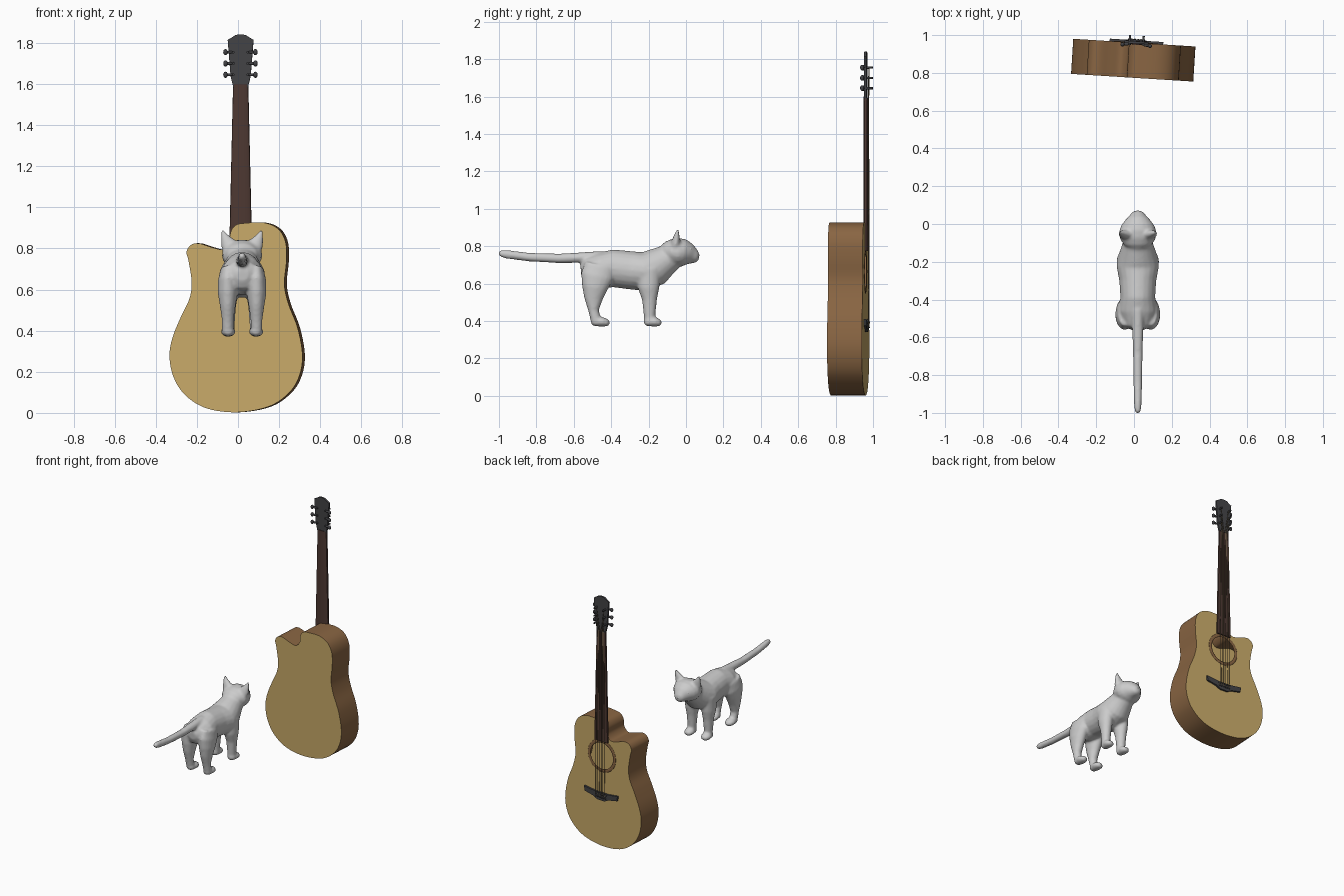
import bpy, bmesh, math
from mathutils import Matrix, Vector

if "Cube" in bpy.data.objects:
    bpy.data.objects.remove(bpy.data.objects["Cube"])

# Guitar frame: strings face +y, slightly turned about z
G = Matrix.Translation((0, .867, 0)) @ Matrix.Rotation(math.radians(-3.6), 4, 'Z')
CX = .007  # neck centre line in the guitar frame


def material(name, rgb):
    m = bpy.data.materials.new(name)
    m.diffuse_color = (*rgb, 1)
    m.use_nodes = True
    m.node_tree.nodes["Principled BSDF"].inputs["Base Color"].default_value = m.diffuse_color
    return m


SPRUCE = material("light_wood", (.58, .40, .14))
SIDE = material("brown_wood", (.25, .13, .055))
NECK = material("dark_wood", (.075, .04, .032))
DARK = material("dark_grey", (.055, .055, .06))
WIRE = material("string_metal", (.2, .15, .08))


def finish(bm, name, mat=None, matrix=G):
    bmesh.ops.recalc_face_normals(bm, faces=bm.faces)
    me = bpy.data.meshes.new(name)
    bm.to_mesh(me)
    bm.free()
    ob = bpy.data.objects.new(name, me)
    bpy.context.collection.objects.link(ob)
    ob.matrix_world = matrix
    if mat:
        me.materials.append(mat)
    bpy.ops.object.select_all(action='DESELECT')
    ob.select_set(True)
    bpy.context.view_layer.objects.active = ob
    bpy.ops.object.shade_smooth_by_angle(angle=math.radians(40))
    return ob


def spline(pts, n=5):
    """Closed Catmull-Rom curve through 2D points."""
    out, k = [], len(pts)
    for i in range(k):
        a, b, c, d = (Vector(pts[(i + j) % k]) for j in (-1, 0, 1, 2))
        for s in range(n):
            t = s / n
            out.append(.5 * (2 * b + (c - a) * t + (2 * a - 5 * b + 4 * c - d) * t * t
                             + (3 * b - a - 3 * c + d) * t ** 3))
    return out


def loop(bm, pts, y):
    return [bm.verts.new((p[0], y, p[1])) for p in pts]


def bridge_loops(bm, a, b):
    for i in range(len(a)):
        j = (i + 1) % len(a)
        bm.faces.new((a[i], a[j], b[j], b[i]))


def prism(name, pts, y0, y1, mat):
    bm = bmesh.new()
    a, b = loop(bm, pts, y0), loop(bm, pts, y1)
    bridge_loops(bm, a, b)
    bm.faces.new(a)
    bm.faces.new(b)
    return finish(bm, name, mat)


def tube(bm, rings, n=20):
    """Loft of ellipses: each ring is (x, y, z, half width in x, other half size)."""
    cs = [Vector(r[:3]) for r in rings]
    prev = first = None
    for i, r in enumerate(rings):
        t = (cs[min(i + 1, len(cs) - 1)] - cs[max(i - 1, 0)]).normalized()
        side = (Vector((1, 0, 0)) - t * t.x).normalized()
        up = t.cross(side)
        ring = [bm.verts.new(cs[i] + side * r[3] * math.cos(2 * math.pi * k / n)
                             + up * r[4] * math.sin(2 * math.pi * k / n)) for k in range(n)]
        if prev:
            bridge_loops(bm, prev, ring)
        first, prev = first or ring, ring
    bm.faces.new(first)
    bm.faces.new(prev)


def ball(bm, centre, size):
    bmesh.ops.create_uvsphere(bm, u_segments=16, v_segments=10, radius=1,
                              matrix=Matrix.Translation(centre) @ Matrix.Diagonal((*size, 1)))


# --- Guitar body: walls, back and a soundboard with an open hole
outline = spline([
    (.038, .923), (.135, .925), (.203, .894), (.238, .83), (.242, .738), (.232, .626),
    (.252, .53), (.296, .416), (.32, .285), (.306, .183), (.257, .1), (.159, .032),
    (.004, .003), (-.147, .022), (-.25, .085), (-.308, .173), (-.328, .275), (-.313, .368),
    (-.269, .475), (-.23, .558), (-.22, .636), (-.235, .738), (-.245, .782), (-.225, .816),
    (-.186, .825), (-.123, .806), (-.07, .796), (-.036, .83), (-.03, .88), (-.006, .913)])
F = .093
HOLE_Z = .665
bm = bmesh.new()
bridge_loops(bm, loop(bm, outline, -F), loop(bm, outline, F))
finish(bm, "body_sides", SIDE)
bm = bmesh.new()
bm.faces.new(loop(bm, outline, -F))
finish(bm, "body_back", SPRUCE)
bm = bmesh.new()
circle = [(CX + .097 * math.cos(a * math.pi / 24), HOLE_Z + .097 * math.sin(a * math.pi / 24))
          for a in range(48)]
edges = []
for pts in (outline, circle):
    vs = loop(bm, pts, F)
    edges += [bm.edges.new((vs[i - 1], vs[i])) for i in range(len(vs))]
bmesh.ops.triangle_fill(bm, use_beauty=True, edges=edges, normal=(0, 1, 0))
finish(bm, "soundboard", SPRUCE)

# Rosette around the sound hole
bpy.ops.mesh.primitive_torus_add(major_radius=.107, minor_radius=.012,
                                 major_segments=48, minor_segments=8)
ob = bpy.context.object
ob.name = "rosette"
ob.data.materials.append(SIDE)
bpy.ops.object.shade_smooth()
ob.matrix_world = (G @ Matrix.Translation((CX, F, HOLE_Z)) @ Matrix.Rotation(math.pi / 2, 4, 'X')
                   @ Matrix.Diagonal((1, 1, .25, 1)))


def mirrored(half):
    """Closed outline from its right half, listed from bottom to top."""
    return [(CX + x, z) for x, z in half] + [(CX - x, z) for x, z in reversed(half)]


# --- Neck, fretboard, nut and headstock
prism("fretboard", mirrored([(.056, .775), (.037, 1.59)]), F - .002, .104, NECK)
bm = bmesh.new()
tube(bm, [(CX, F, .9, .053, .0105), (CX, F, 1.6, .0365, .0105)], 24)
finish(bm, "neck", NECK)
prism("nut", mirrored([(.036, 1.584), (.036, 1.592)]), F, .107, DARK)
prism("headstock", mirrored([(.034, 1.58), (.042, 1.61), (.049, 1.64), (.063, 1.815),
                             (.045, 1.825), (.025, 1.838), (.01, 1.841)]), .088, .101, DARK)

# --- Tuners: knob, shaft and post on each side
bm = bmesh.new()
ROWS = (1.645, 1.7, 1.755)
for s in (-1, 1):
    for z in ROWS:
        ball(bm, (CX + s * .073, .08, z), (.011, .011, .015))
        ball(bm, (CX + s * .055, .083, z), (.018, .008, .007))
        tube(bm, [(CX + s * .036, .08, z, .007, .007), (CX + s * .036, .118, z, .006, .006),
                  (CX + s * .036, .132, z, .006, .006)], 10)
finish(bm, "tuners", DARK)

# --- Bridge with saddle and pins
prism("bridge", mirrored([(.03, .342), (.065, .36), (.138, .375), (.142, .41), (.05, .398)]),
      F, .106, DARK)
bm = bmesh.new()
ball(bm, (CX, .106, .388), (.055, .005, .004))
for i in range(6):
    ball(bm, (CX + (i - 2.5) * .016, .107, .366), (.005, .008, .005))
finish(bm, "saddle_and_pins", DARK)

# --- Strings
cu = bpy.data.curves.new("strings", 'CURVE')
cu.dimensions = '3D'
cu.bevel_depth = .0018
cu.bevel_resolution = 1
for i in range(6):
    u = i - 2.5
    s = 1 if u > 0 else -1
    row = ROWS[int(3 - abs(u) - .5)]
    sp = cu.splines.new('POLY')
    sp.points.add(3)
    path = [(u * .016, .108, .366), (u * .016, .112, .388), (u * .0115, .109, 1.588),
            (s * .031, .112, row)]
    for p, (x, y, z) in zip(sp.points, path):
        p.co = (CX + x, y, z, 1)
ob = bpy.data.objects.new("strings", cu)
bpy.context.collection.objects.link(ob)
ob.matrix_world = G
cu.materials.append(WIRE)

# --- Cat: lofted trunk, head, tail, legs and ears fused into one smooth skin
X = .02
bm = bmesh.new()


def strand(rings, dx=0):
    tube(bm, [(X + dx, *r) for r in rings])


# trunk rising into the neck
strand([(-.562, .67, .03, .03), (-.54, .672, .075, .068), (-.46, .67, .104, .096),
        (-.39, .682, .092, .101), (-.3, .672, .098, .102), (-.22, .664, .113, .105),
        (-.16, .69, .1, .1), (-.11, .725, .082, .082), (-.06, .755, .07, .068)])
# head
strand([(-.135, .775, .04, .03), (-.115, .773, .07, .052), (-.08, .77, .094, .07),
        (-.04, .767, .099, .077), (-.01, .764, .089, .073), (.02, .757, .066, .057),
        (.04, .748, .046, .043), (.06, .742, .032, .03), (.07, .741, .014, .014)])
# tail
strand([(-.45, .745, .03, .03), (-.55, .74, .03, .028), (-.68, .735, .026, .025),
        (-.84, .742, .023, .023), (-.96, .757, .02, .023), (-.992, .762, .016, .017),
        (-1.002, .763, .006, .006)])
for s in (-1, 1):
    # front leg and paw
    strand([(-.2, .68, .045, .065), (-.2, .58, .046, .058), (-.195, .515, .036, .04),
            (-.195, .42, .029, .03), (-.195, .385, .029, .03)], s * .066)
    strand([(-.225, .393, .014, .012), (-.21, .396, .029, .023), (-.165, .396, .036, .026),
            (-.142, .39, .028, .019), (-.131, .386, .012, .01)], s * .068)
    # rear leg and paw
    strand([(-.46, .7, .035, .08), (-.475, .64, .048, .088), (-.487, .58, .048, .07),
            (-.494, .52, .038, .05), (-.494, .455, .029, .028), (-.478, .39, .028, .028)], s * .07)
    strand([(-.508, .392, .014, .012), (-.492, .396, .029, .023), (-.447, .396, .036, .026),
            (-.42, .39, .028, .019), (-.409, .386, .012, .01)], s * .068)
    # ear
    tube(bm, [(X + s * .052, -.058, .795, .043, .03), (X + s * .068, -.054, .825, .037, .024),
              (X + s * .084, -.049, .857, .02, .015), (X + s * .096, -.045, .888, .006, .007)])
cat = finish(bm, "cat_body", None, Matrix())
mod = cat.modifiers.new("fuse", 'REMESH')
mod.mode = 'VOXEL'
mod.voxel_size = .008
mod.use_smooth_shade = True
mod = cat.modifiers.new("soften", 'SMOOTH')
mod.factor = .5
mod.iterations = 5

# Eyes and nose
bm = bmesh.new()
for s in (-1, 1):
    ball(bm, (X + s * .045, .019, .783), (.017, .013, .013))
finish(bm, "cat_eyes", None, Matrix())
bm = bmesh.new()
ball(bm, (X, .062, .752), (.012, .01, .008))
finish(bm, "cat_nose", None, Matrix())
